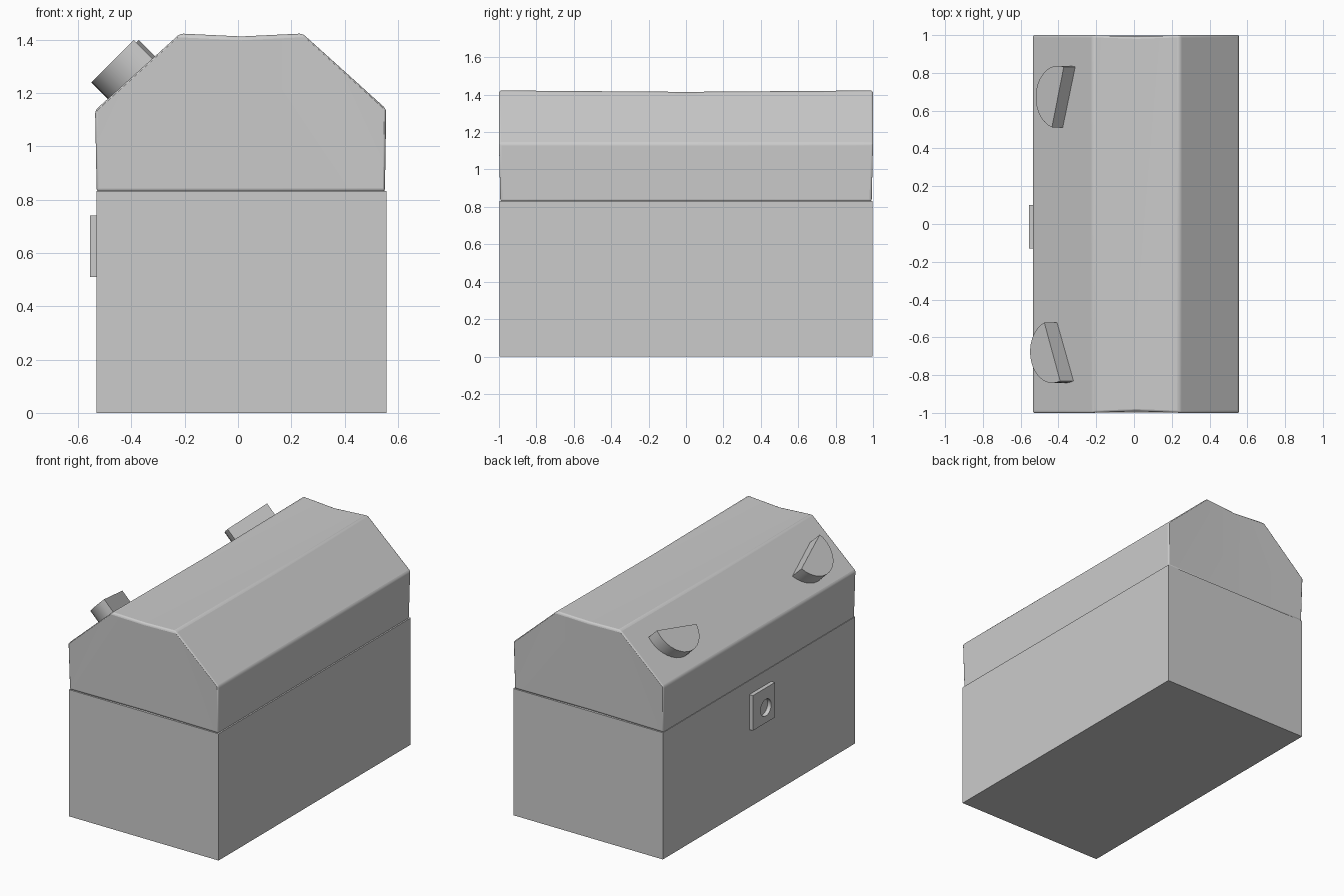
import bpy, bmesh, math
from mathutils import Vector

if "Cube" in bpy.data.objects:
    bpy.data.objects.remove(bpy.data.objects["Cube"])

grey = bpy.data.materials.new("plain grey")
grey.diffuse_color = (0.6, 0.6, 0.6, 1)
grey.use_nodes = True
grey.node_tree.nodes["Principled BSDF"].inputs["Base Color"].default_value = grey.diffuse_color


def finish(name, bm):
    bmesh.ops.recalc_face_normals(bm, faces=bm.faces[:])
    mesh = bpy.data.meshes.new(name)
    bm.to_mesh(mesh)
    bm.free()
    mesh.materials.append(grey)
    ob = bpy.data.objects.new(name, mesh)
    bpy.context.collection.objects.link(ob)
    return ob


def box(name, lo, hi):
    bm = bmesh.new()
    bmesh.ops.create_cube(bm, size=1)
    for v in bm.verts:
        v.co = [(a + b) / 2 + c * (b - a) for a, b, c in zip(lo, hi, v.co)]
    return finish(name, bm)


def smooth(ob):
    bpy.ops.object.select_all(action='DESELECT')
    ob.select_set(True)
    bpy.context.view_layer.objects.active = ob
    bpy.ops.object.shade_smooth_by_angle(angle=math.radians(30))


# Chest body
box("chest_body", (-0.53, -0.997, 0), (0.557, 0.997, 0.832))

# Lid: faceted profile lofted along y, sagging slightly in the middle
profile = [(-0.53, 0.828), (-0.536, 1.135), (-0.217, 1.423), (0.012, 1.412),
           (0.242, 1.423), (0.556, 1.14), (0.551, 0.828), (0.012, 0.828)]
bm = bmesh.new()
rings = []
for y in (-1, 0, 1):
    ring = []
    for i, (x, z) in enumerate(profile):
        inset = 0.008 if i in (3, 7) else 0
        inset += 0.007 if z < 0.9 else 0
        sag = 0.008 if y == 0 and z > 1.4 and i != 3 else 0
        ring.append(bm.verts.new((x, y * (1 - inset), z - sag)))
    rings.append(ring)
n = len(profile)
for a, b in zip(rings, rings[1:]):
    for i in range(n):
        j = (i + 1) % n
        bm.faces.new((a[i], a[j], b[j], b[i]))
for r in (rings[0], rings[-1]):
    for quad in ((0, 1, 2), (0, 2, 3, 7), (7, 3, 4, 6), (4, 5, 6)):
        bm.faces.new([r[k] for k in quad])
lid = finish("lid", bm)
bev = lid.modifiers.new("rounded_edges", 'BEVEL')
bev.width = 0.012
bev.segments = 3
bev.limit_method = 'ANGLE'
bev.angle_limit = math.radians(25)
smooth(lid)

# Half-disc eyes, tilted 45 degrees and sunk into the sloping lid
U, V, N = (Vector(c).normalized() for c in ((1, 0, 1), (0, 1, 0), (-1, 0, 1)))


def eye(name, centre, chord_angle, radius=0.166, depth=0.145):
    bm = bmesh.new()
    steps = 16
    top, low = [], []
    for k in range(steps + 1):
        t = chord_angle + math.pi * k / steps
        p = Vector(centre) + radius * (math.cos(t) * U + math.sin(t) * V)
        top.append(bm.verts.new(p))
        low.append(bm.verts.new(p - depth * N))
    bm.faces.new(top)
    bm.faces.new(low)
    for i in range(steps + 1):
        j = (i + 1) % (steps + 1)
        bm.faces.new((top[i], top[j], low[j], low[i]))
    smooth(finish(name, bm))


eye("front_eye", (-0.433, -0.676, 1.357), math.radians(90 + 21))
eye("back_eye", (-0.403, 0.672, 1.367), math.radians(90 - 15.5))

# Lock plate with a round keyhole
bm = bmesh.new()
seg = 24
cy, cz, hole = -0.035, 0.61, 0.055
y0, y1, z0, z1 = -0.13, 0.10, 0.51, 0.74
loops = []
for x in (-0.556, -0.529):
    inner, outer = [], []
    for k in range(seg):
        t = 2 * math.pi * (k + 0.5) / seg - math.pi / 4 - math.pi / seg
        c, s = math.cos(t), math.sin(t)
        m = max(abs(c), abs(s))
        inner.append(bm.verts.new((x, cy + hole * c, cz + hole * s)))
        outer.append(bm.verts.new((x, (y0 + y1) / 2 + (y1 - y0) / 2 * c / m,
                                   (z0 + z1) / 2 + (z1 - z0) / 2 * s / m)))
    loops.append((inner, outer))
(fi, fo), (bi, bo) = loops
for a, b in ((fi, fo), (fo, bo), (bo, bi), (bi, fi)):
    for i in range(seg):
        j = (i + 1) % seg
        bm.faces.new((a[i], a[j], b[j], b[i]))
smooth(finish("lock_plate", bm))
